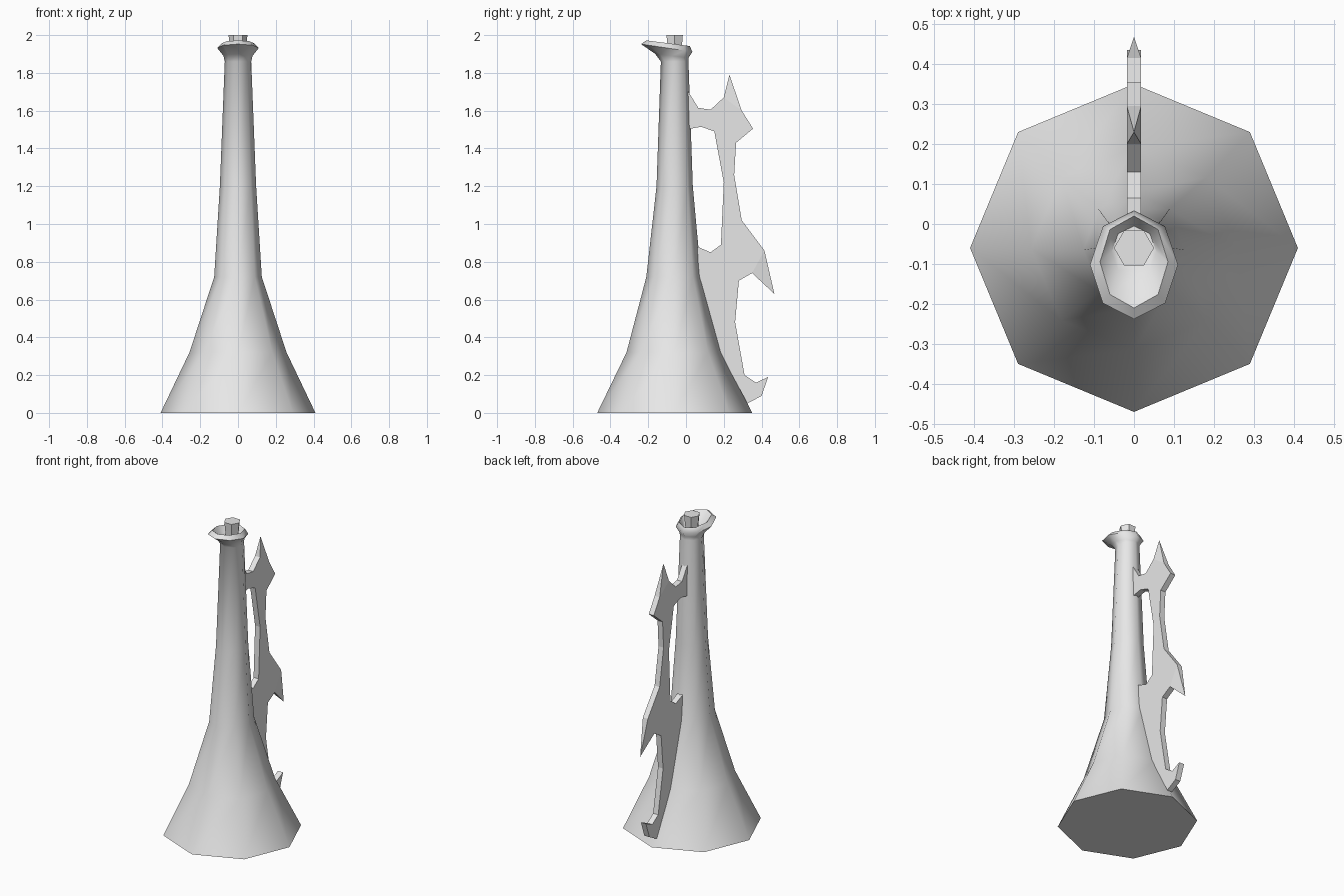
import bpy, bmesh, math

cube = bpy.data.objects.get("Cube")
if cube:
    bpy.data.objects.remove(cube)

grey = bpy.data.materials.new("plain_grey")
grey.use_nodes = True
grey.diffuse_color = (0.8, 0.8, 0.8, 1)
grey.node_tree.nodes["Principled BSDF"].inputs["Base Color"].default_value = (0.8, 0.8, 0.8, 1)


def finish(bm, name, smooth_angle=None):
    bmesh.ops.recalc_face_normals(bm, faces=bm.faces)
    mesh = bpy.data.meshes.new(name)
    bm.to_mesh(mesh)
    bm.free()
    mesh.materials.append(grey)
    obj = bpy.data.objects.new(name, mesh)
    bpy.context.collection.objects.link(obj)
    if smooth_angle:
        bpy.ops.object.select_all(action="DESELECT")
        obj.select_set(True)
        bpy.context.view_layer.objects.active = obj
        bpy.ops.object.shade_smooth_by_angle(angle=math.radians(smooth_angle))
    return obj


def loft(name, rings, sides, smooth_angle=None):
    """Skin rings of (centre y, z, radius x, radius y, tilt) and cap both ends."""
    bm = bmesh.new()
    loops = []
    for cy, z, rx, ry, tilt in rings:
        loop = []
        for i in range(sides):
            a = math.tau * i / sides
            y = ry * math.sin(a)
            loop.append(bm.verts.new((rx * math.cos(a), cy + y, z - tilt * y)))
        loops.append(loop)
    for low, high in zip(loops, loops[1:]):
        for i in range(sides):
            j = (i + 1) % sides
            bm.faces.new((low[i], low[j], high[j], high[i]))
    bm.faces.new(loops[0])
    bm.faces.new(loops[-1])
    return finish(bm, name, smooth_angle)


# Flared body, tilted lip and hollow mouth in one skin
loft("horn_body", [
    (-0.06, 0, 0.41, 0.41, 0),
    (-0.062, 0.32, 0.257, 0.253, 0),
    (-0.065, 0.72, 0.126, 0.145, 0),
    (-0.06, 1.2, 0.096, 0.096, 0),
    (-0.06, 1.86, 0.07, 0.073, 0),
    (-0.075, 1.89, 0.077, 0.088, 0.12),
    (-0.102, 1.932, 0.11, 0.136, 0.15),
    (-0.095, 1.957, 0.085, 0.115, 0.13),
    (-0.07, 1.91, 0.056, 0.065, 0.1),
], 8, 60)

# Six-sided plug standing in the mouth
loft("mouth_plug", [(-0.06, 1.88, 0.038, 0.038, 0),
                    (-0.06, 2.0, 0.05, 0.05, 0)], 6)

# Spiked fin along the back, outline as (y, z)
outline = [
    (0, 1.72), (0.065, 1.615), (0.13, 1.605), (0.2, 1.67), (0.23, 1.79),
    (0.295, 1.6), (0.355, 1.505), (0.265, 1.43), (0.255, 1.26),
    (0.295, 1.02), (0.415, 0.86), (0.468, 0.63), (0.35, 0.74),
    (0.28, 0.7), (0.26, 0.48), (0.31, 0.2), (0.37, 0.16), (0.435, 0.19),
    (0.4, 0.09), (0.325, 0.05), (0.25, 0.19), (0.18, 0.32), (0.13, 0.45),
    (0.07, 0.7), (0.06, 0.88), (0.13, 0.85), (0.185, 0.89), (0.2, 1.22),
    (0.15, 1.49), (0.08, 1.515), (0, 1.5),
]
tips = (4, 11)
bm = bmesh.new()
sheets = []
for x in (-0.018, 0.018):
    sheet = [bm.verts.new((x, y, z)) for y, z in outline]
    bm.faces.new([v for i, v in enumerate(sheet) if i not in tips])
    for t in tips:
        bm.faces.new(sheet[t - 1:t + 2])
    sheets.append(sheet)
for i in range(len(outline)):
    j = (i + 1) % len(outline)
    bm.faces.new((sheets[0][i], sheets[0][j], sheets[1][j], sheets[1][i]))
# Pinch the two long spikes to points
for t in tips:
    bmesh.ops.pointmerge(bm, verts=[s[t] for s in sheets],
                         merge_co=(0, *outline[t]))
finish(bm, "back_fin")
